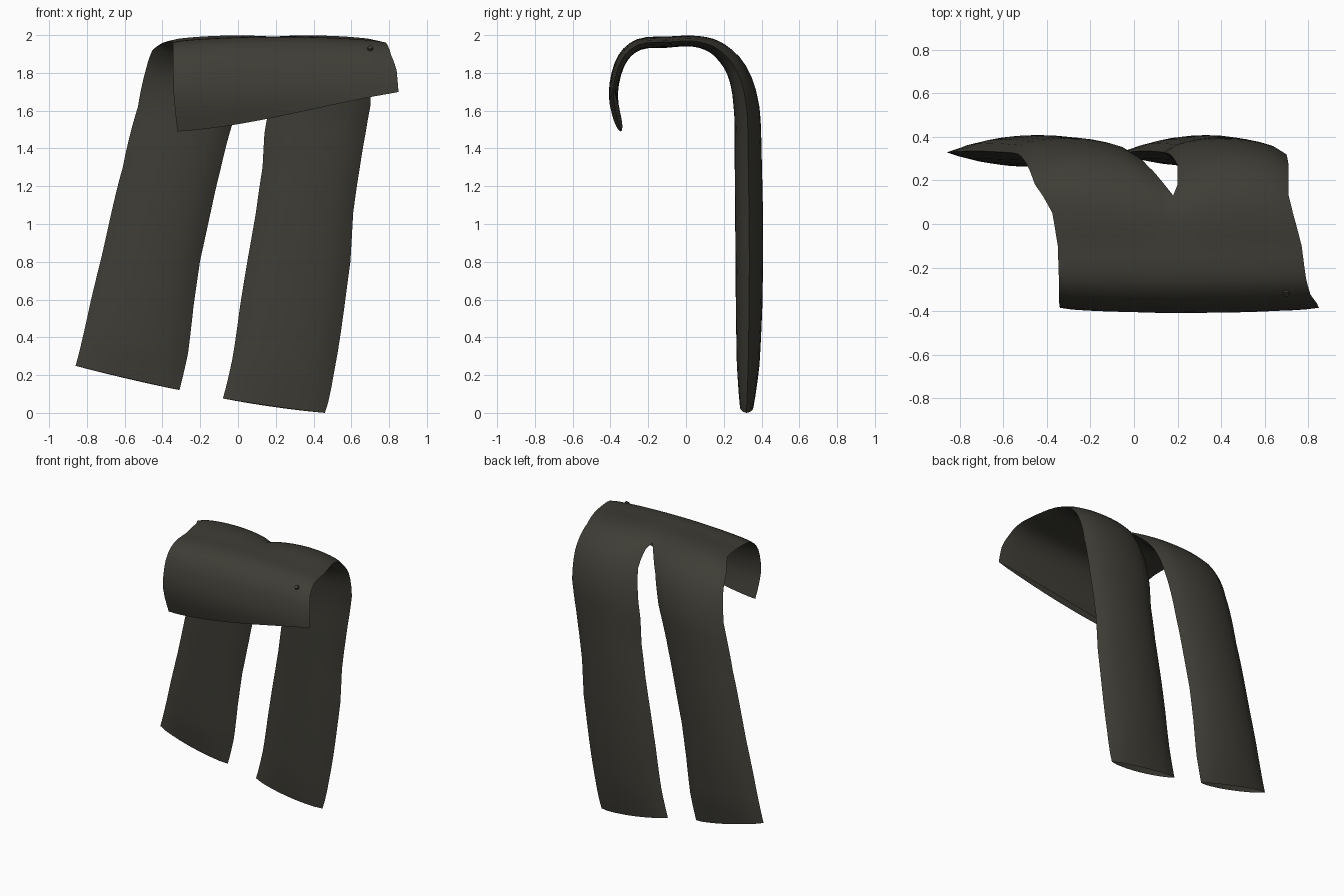
import bpy, bmesh, math
from mathutils import Vector

if "Cube" in bpy.data.objects:
    bpy.data.objects.remove(bpy.data.objects["Cube"])

cloth = bpy.data.materials.new("dark olive cloth")
cloth.diffuse_color = (0.048, 0.046, 0.036, 1)
cloth.use_nodes = True
cloth.node_tree.nodes["Principled BSDF"].inputs["Base Color"].default_value = cloth.diffuse_color

# side profile (y, z) the trousers drape along: waist flap, over the rail, down the back
PATH = [(-.345, 1.49), (-.385, 1.68), (-.345, 1.86), (-.25, 1.95), (-.1, 1.963), (.05, 1.967),
        (.17, 1.925), (.27, 1.81), (.32, 1.62), (.33, 1.3), (.335, .8), (.33, .3), (.32, 0)]

# pattern rows: path position at left edge, at right edge,
# x of outer left, inner left, inner right, outer right, half thickness
ROWS = [(0, 1.1, -.32, .22, .22, .85, .022),
        (1, 1.7, -.34, .21, .21, .84, .025),
        (2, 2.3, -.345, .2, .2, .81, .028),
        (3, 3, -.345, .19, .19, .79, .03),
        (4, 4, -.35, .18, .18, .77, .03),
        (5, 5, -.375, .18, .18, .73, .032),
        (5.65, 5.65, -.42, .18, .18, .71, .036),     # crotch
        (6.1, 6.1, -.455, .14, .2, .71, .042),
        (7, 7, -.49, .06, .2, .71, .055),
        (8, 8, -.53, .0, .165, .70, .068),
        (8.5, 8.5, -.57, -.045, .14, .675, .07),
        (9, 9, -.61, -.09, .13, .645, .072),
        (9.5, 9.5, -.67, -.145, .095, .61, .074),
        (9.97, 10, -.725, -.2, .05, .595, .073),
        (10.4, 10.5, -.78, -.235, .01, .56, .07),
        (10.8, 11.2, -.825, -.265, -.03, .51, .06),
        (11.13, 12, -.86, -.31, -.08, .46, .036)]
CROTCH = 6
COLS = 10


def path(t):
    """Smooth point and outward normal on the side profile."""
    t = min(max(t, 0), len(PATH) - 1)
    i = min(int(t), len(PATH) - 2)
    f = t - i
    a, b, c, d = [Vector(PATH[min(max(k, 0), len(PATH) - 1)]) for k in range(i - 1, i + 3)]
    p = b + .5 * f * ((c - a) + f * ((2 * a - 5 * b + 4 * c - d) + f * (3 * (b - c) + d - a)))
    g = .5 * ((c - a) + 2 * f * (2 * a - 5 * b + 4 * c - d) + 3 * f * f * (3 * (b - c) + d - a))
    return p, Vector((-g.y, g.x)).normalized()


def surface(row, x, height):
    t0, t1, x0, x1 = row[0], row[1], row[2], row[5]
    p, n = path(t0 + (t1 - t0) * (x - x0) / (x1 - x0))
    q = p + n * height
    return Vector((x, q.x, q.y))


def bulge(s):
    return max(0, math.sin(math.pi * s)) ** .6 if 0 < s < 1 else 0


# two rows between every pattern row keep the drape round
fine = []
for i in range(len(ROWS) - 1):
    for k in range(3):
        f = k / 3
        fine.append((i + f, [a + (b - a) * f for a, b in zip(ROWS[i], ROWS[i + 1])]))
fine.append((len(ROWS) - 1, list(ROWS[-1])))

# trousers: outer and inner sheet for each half, welded at edges and body centre
bm = bmesh.new()
for half in (0, 1):
    for side in (1, -1):
        grid = []
        for i, r in fine:
            xa, xb = (r[2], r[3]) if half == 0 else (r[4], r[5])
            leg = min(max((i - CROTCH + 2) / 2, 0), 1)
            line = []
            for c in range(COLS + 1):
                s = c / COLS
                x = xa + (xb - xa) * s
                body = bulge((x - r[2]) / (r[5] - r[2]))
                if c == (0 if half == 0 else COLS):
                    body = 0
                h = r[6] * (body * (1 - leg) + bulge(s) * leg)
                line.append(bm.verts.new(surface(r, x, side * h)))
            grid.append(line)
        for u, v in zip(grid, grid[1:]):
            for c in range(COLS):
                q = [u[c], u[c + 1], v[c + 1], v[c]]
                bm.faces.new(q if side < 0 else q[::-1])
bmesh.ops.remove_doubles(bm, verts=bm.verts, dist=.0005)
bmesh.ops.recalc_face_normals(bm, faces=bm.faces)


def finish(bm, name, angle):
    me = bpy.data.meshes.new(name)
    bm.to_mesh(me)
    bm.free()
    me.materials.append(cloth)
    ob = bpy.data.objects.new(name, me)
    bpy.context.collection.objects.link(ob)
    bpy.ops.object.select_all(action='DESELECT')
    ob.select_set(True)
    bpy.context.view_layer.objects.active = ob
    bpy.ops.object.shade_smooth_by_angle(angle=math.radians(angle))
    return ob


finish(bm, "trousers", 60)

# small waist button lying on the flap
p, n = path(2.5)
bm = bmesh.new()
bmesh.ops.create_cone(bm, cap_ends=True, segments=8, radius1=.016, radius2=.014, depth=.012)
button = finish(bm, "waist_button", 30)
normal = Vector((0, n.x, n.y))
button.location = Vector((.7, p.x, p.y)) + normal * .022
button.rotation_euler = normal.to_track_quat('Z', 'Y').to_euler()
